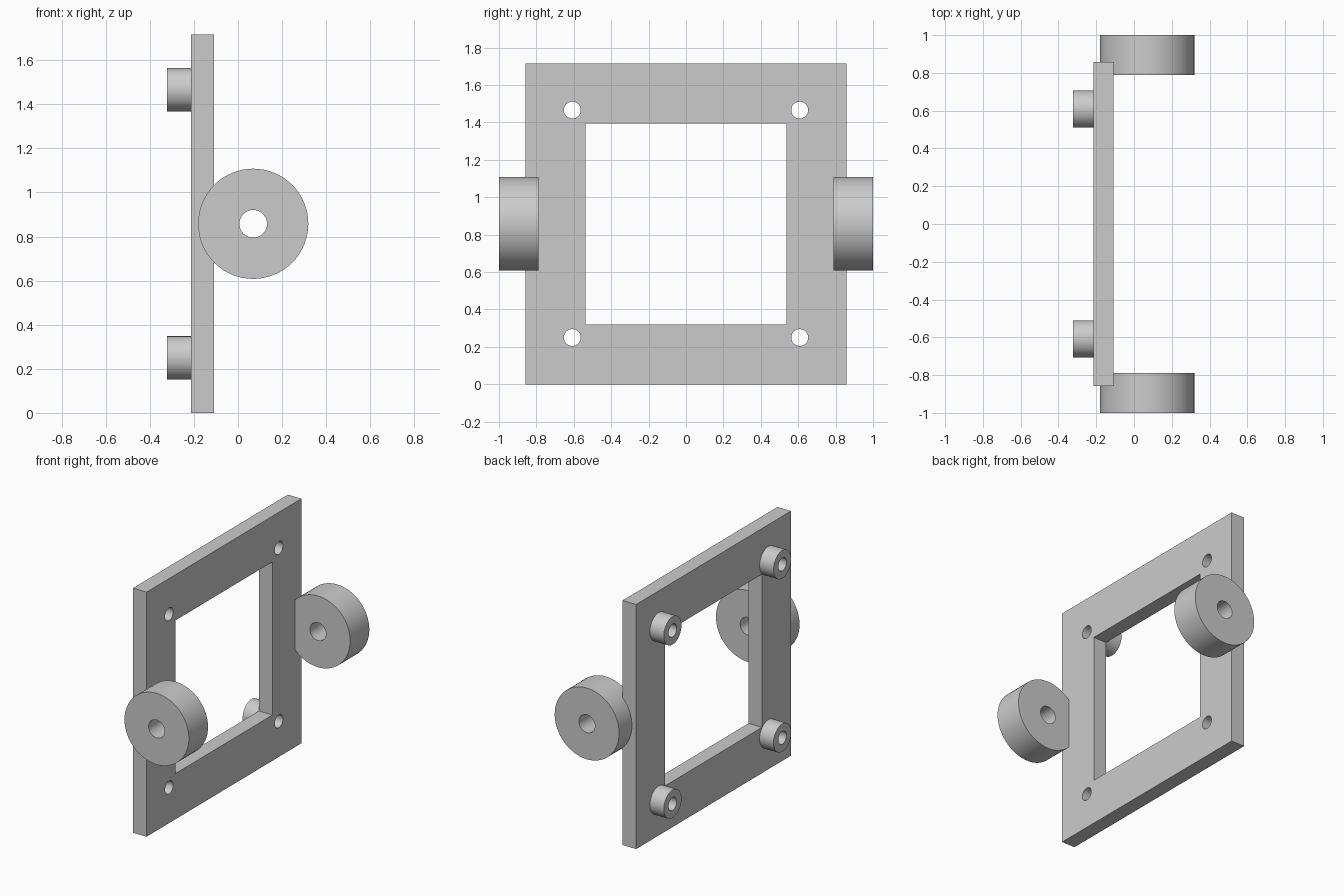
import bpy
import bmesh
from math import cos, sin, pi
from mathutils import Vector

cube = bpy.data.objects.get("Cube")
if cube:
    bpy.data.objects.remove(cube, do_unlink=True)

GREY = (0.6, 0.6, 0.6, 1)
metal = bpy.data.materials.new("plain grey")
metal.use_nodes = True
metal.diffuse_color = GREY
metal.node_tree.nodes["Principled BSDF"].inputs["Base Color"].default_value = GREY


def circle(u, z, radius, count=64):
    return [(u + radius * cos(2 * pi * i / count), z + radius * sin(2 * pi * i / count))
            for i in range(count)]


def square(z, half):
    return [(-half, z - half), (half, z - half), (half, z + half), (-half, z + half)]


def extruded(name, loops, axis, start, end):
    """Fill an outline with holes, then extrude it along the x or y axis."""
    bm = bmesh.new()
    for loop in loops:
        verts = [bm.verts.new((start, u, z) if axis == "x" else (u, start, z)) for u, z in loop]
        for i, v in enumerate(verts):
            bm.edges.new((v, verts[i - 1]))
    direction = Vector((1, 0, 0)) if axis == "x" else Vector((0, 1, 0))
    bmesh.ops.triangle_fill(bm, edges=bm.edges[:], use_beauty=True, normal=direction)
    geom = bmesh.ops.extrude_face_region(bm, geom=bm.faces[:], use_keep_orig=True)["geom"]
    moved = [g for g in geom if isinstance(g, bmesh.types.BMVert)]
    bmesh.ops.translate(bm, verts=moved, vec=direction * (end - start))
    bmesh.ops.recalc_face_normals(bm, faces=bm.faces[:])
    mesh = bpy.data.meshes.new(name)
    bm.to_mesh(mesh)
    bm.free()
    mesh.materials.append(metal)
    obj = bpy.data.objects.new(name, mesh)
    bpy.context.collection.objects.link(obj)
    bpy.ops.object.select_all(action="DESELECT")
    obj.select_set(True)
    bpy.context.view_layer.objects.active = obj
    bpy.ops.object.shade_smooth_by_angle()
    return obj


MID = 0.858                # height of the frame centre
BOLT = 0.608               # bolt offset from the centre
BOLT_R = 0.045
corners = [(sy * BOLT, MID + sz * BOLT) for sy in (-1, 1) for sz in (-1, 1)]

# Square frame with a window and four bolt holes
extruded("frame_plate",
         [square(MID, MID), square(MID, 0.537)] + [circle(y, z, BOLT_R) for y, z in corners],
         "x", -0.214, -0.109)

# Hollow standoffs around the bolt holes
for y, z in corners:
    name = ("upper" if z > MID else "lower") + ("_back" if y > 0 else "_front") + "_standoff"
    extruded(name, [circle(y, z, 0.098), circle(y, z, BOLT_R)], "x", -0.322, -0.214)

# Thick pivot rings let into the two side edges of the frame
for name, side in (("front_pivot_ring", -1), ("back_pivot_ring", 1)):
    extruded(name, [circle(0.069, MID, 0.25), circle(0.069, MID, 0.0625)],
             "y", side * 0.788, side)
